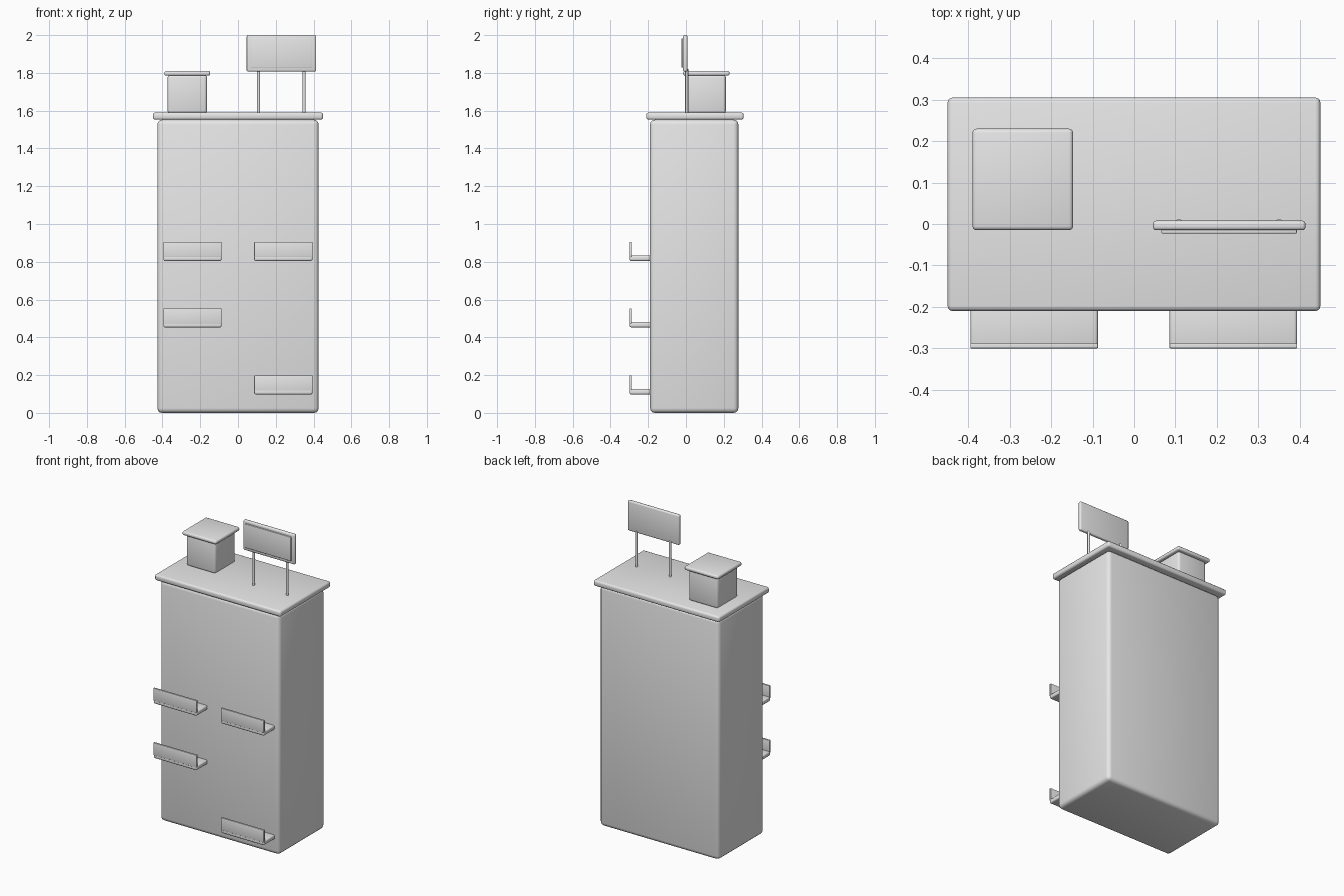
import bpy
import bmesh

cube = bpy.data.objects.get("Cube")
if cube:
    bpy.data.objects.remove(cube, do_unlink=True)

# Single plain grey finish
grey = bpy.data.materials.new("plain_grey")
grey.use_nodes = True
grey.diffuse_color = (0.8, 0.8, 0.8, 1)
grey.node_tree.nodes["Principled BSDF"].inputs["Base Color"].default_value = (0.8, 0.8, 0.8, 1)


def finish(name, bm):
    mesh = bpy.data.meshes.new(name)
    bm.to_mesh(mesh)
    bm.free()
    mesh.materials.append(grey)
    for poly in mesh.polygons:
        poly.use_smooth = True
    obj = bpy.data.objects.new(name, mesh)
    bpy.context.collection.objects.link(obj)
    return obj


def box(name, x, y, z, bevel):
    """Rounded box spanning the given (min, max) ranges."""
    bm = bmesh.new()
    bmesh.ops.create_cube(bm, size=1)
    for v in bm.verts:
        v.co = [lo + (hi - lo) * (c + 0.5) for c, (lo, hi) in zip(v.co, (x, y, z))]
    bmesh.ops.bevel(bm, geom=bm.edges[:], offset=bevel, segments=3,
                    profile=0.5, affect='EDGES', clamp_overlap=True)
    return finish(name, bm)


def post(name, x, y, bottom, top, radius):
    """Round upright with sharp end caps."""
    bm = bmesh.new()
    bmesh.ops.create_cone(bm, cap_ends=True, segments=16, radius1=radius,
                          radius2=radius, depth=top - bottom)
    bmesh.ops.translate(bm, verts=bm.verts[:], vec=(x, y, (top + bottom) / 2))
    for e in bm.edges:
        e.smooth = not any(len(f.verts) > 4 for f in e.link_faces)
    return finish(name, bm)


# Building block and overhanging roof
box("building_body", (-0.427, 0.427), (-0.19, 0.277), (0, 1.552), 0.025)
box("roof_slab", (-0.45, 0.45), (-0.21, 0.305), (1.552, 1.59), 0.012)

# Rooftop hut with cap
box("roof_hut", (-0.373, -0.164), (0.002, 0.211), (1.585, 1.79), 0.015)
box("roof_hut_cap", (-0.39, -0.147), (-0.015, 0.23), (1.785, 1.81), 0.01)

# Rooftop sign on two posts
box("sign_board", (0.046, 0.414), (-0.015, 0.008), (1.807, 2.0), 0.008)
box("sign_panel", (0.066, 0.393), (-0.023, -0.01), (1.828, 1.983), 0.003)
for side, x in (("right", 0.109), ("left", 0.35)):
    post("sign_post_" + side, x, 0.004, 1.58, 1.82, 0.008)

# Balconies: floor plate plus thin front rail
for name, x, z in (("upper_right", -0.241, 0.805), ("upper_left", 0.24, 0.805),
                   ("middle_right", -0.241, 0.453), ("lower_left", 0.24, 0.098)):
    span = (x - 0.154, x + 0.154)
    box("balcony_floor_" + name, span, (-0.299, -0.18), (z, z + 0.028), 0.008)
    box("balcony_rail_" + name, span, (-0.3, -0.288), (z + 0.02, z + 0.1), 0.002)
